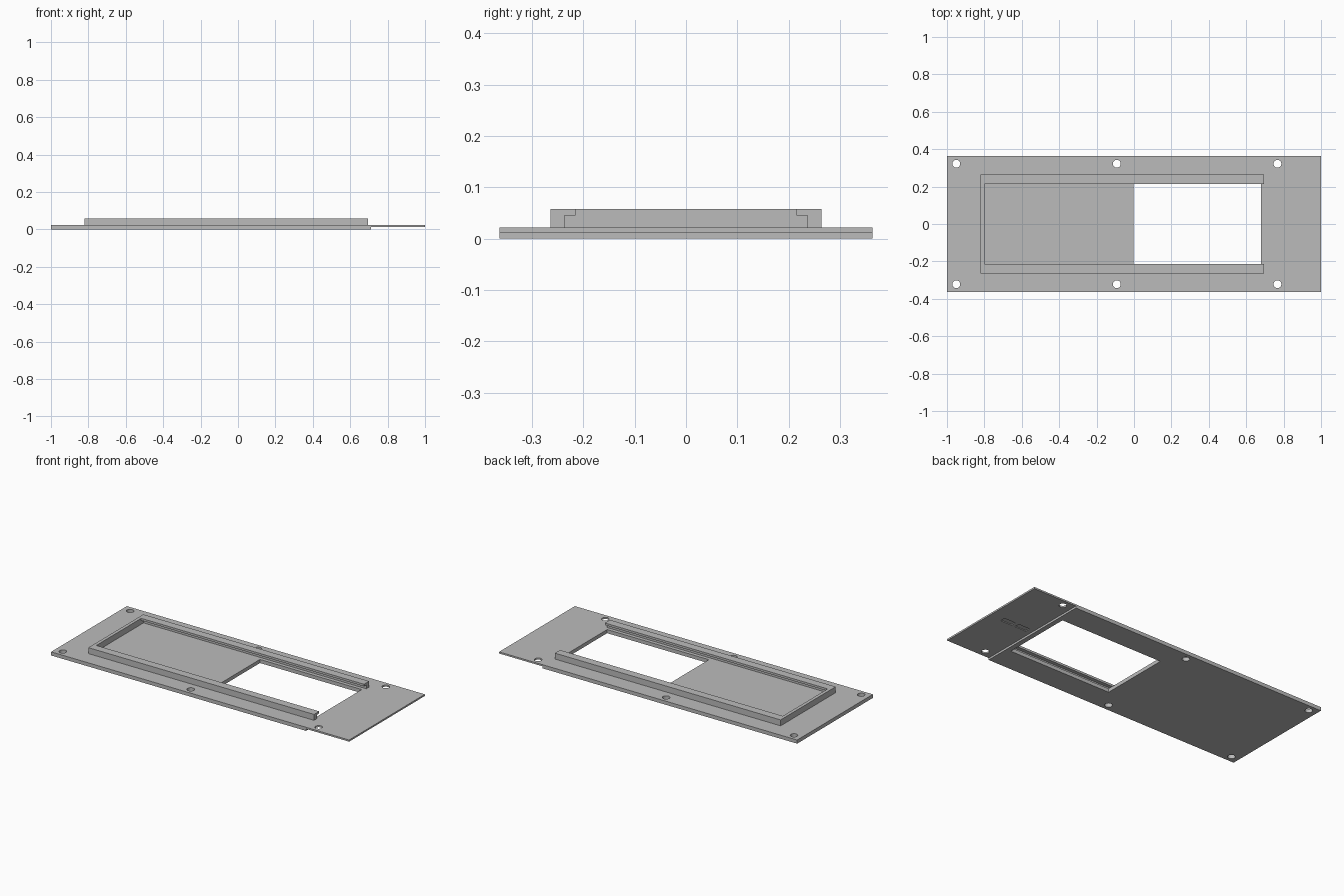
import bpy
import bmesh
from mathutils import Matrix, Vector

cube = bpy.data.objects.get("Cube")
if cube:
    bpy.data.objects.remove(cube, do_unlink=True)

grey = bpy.data.materials.new("light grey")
grey.use_nodes = True
grey.diffuse_color = (0.5, 0.5, 0.5, 1)
grey.node_tree.nodes["Principled BSDF"].inputs["Base Color"].default_value = (0.5, 0.5, 0.5, 1)

TOP = 0.022       # upper face of the plate
STEP = 0.012      # underside of the thin end
RAIL_TOP = 0.058


def add_box(bm, x0, x1, y0, y1, z0, z1):
    centre = Vector((x0 + x1, y0 + y1, z0 + z1)) / 2
    size = Matrix.Diagonal((x1 - x0, y1 - y0, z1 - z0, 1))
    bmesh.ops.create_cube(bm, size=1, matrix=Matrix.Translation(centre) @ size)


def add_prism(bm, points, offset):
    """Extrude a closed outline of 3D points along an offset."""
    face = bm.faces.new([bm.verts.new(p) for p in points])
    result = bmesh.ops.extrude_face_region(bm, geom=[face], use_keep_orig=True)
    moved = [v for v in result["geom"] if isinstance(v, bmesh.types.BMVert)]
    bmesh.ops.translate(bm, verts=moved, vec=offset)


def make_object(name, bm):
    bmesh.ops.recalc_face_normals(bm, faces=bm.faces[:])
    mesh = bpy.data.meshes.new(name)
    bm.to_mesh(mesh)
    bm.free()
    mesh.materials.append(grey)
    obj = bpy.data.objects.new(name, mesh)
    bpy.context.collection.objects.link(obj)
    return obj


# Base plate with a thinner end
bm = bmesh.new()
outline = [(-1, 0), (0.71, 0), (0.71, STEP), (1, STEP), (1, TOP), (-1, TOP)]
add_prism(bm, [(x, -0.363, z) for x, z in outline], (0, 0.726, 0))
plate = make_object("base_plate", bm)

# Cutter: window, screw holes and two shallow pockets under the thin end
bm = bmesh.new()
add_box(bm, -0.003, 0.68, -0.215, 0.215, -0.1, 0.1)
for x in (-0.95, -0.092, 0.767):
    for y in (-0.322, 0.322):
        bmesh.ops.create_cone(bm, cap_ends=True, segments=32, radius1=0.021, radius2=0.021,
                              depth=0.2, matrix=Matrix.Translation((x, y, 0)))
for x in (0.78, 0.88):
    add_box(bm, x - 0.038, x + 0.038, -0.016, 0.016, 0.004, 0.017)
cutter = make_object("plate_cutter", bm)
cutter.hide_render = True

cut = plate.modifiers.new("openings", 'BOOLEAN')
cut.operation = 'DIFFERENCE'
cut.solver = 'EXACT'
cut.object = cutter
bpy.context.view_layer.objects.active = plate
bpy.ops.object.modifier_apply(modifier=cut.name)
bpy.data.objects.remove(cutter, do_unlink=True)

# Side rails with an overhanging inner lip
profile = [(0.264, TOP), (0.264, RAIL_TOP), (0.215, RAIL_TOP),
           (0.215, 0.045), (0.237, 0.045), (0.237, TOP)]
for name, side in (("back_rail", 1), ("front_rail", -1)):
    bm = bmesh.new()
    add_prism(bm, [(-0.82, side * y, z) for y, z in profile], (1.515, 0, 0))
    make_object(name, bm)

# Wall closing the slot between the rails
bm = bmesh.new()
add_box(bm, -0.82, -0.80, -0.237, 0.237, TOP, RAIL_TOP)
make_object("end_wall", bm)
